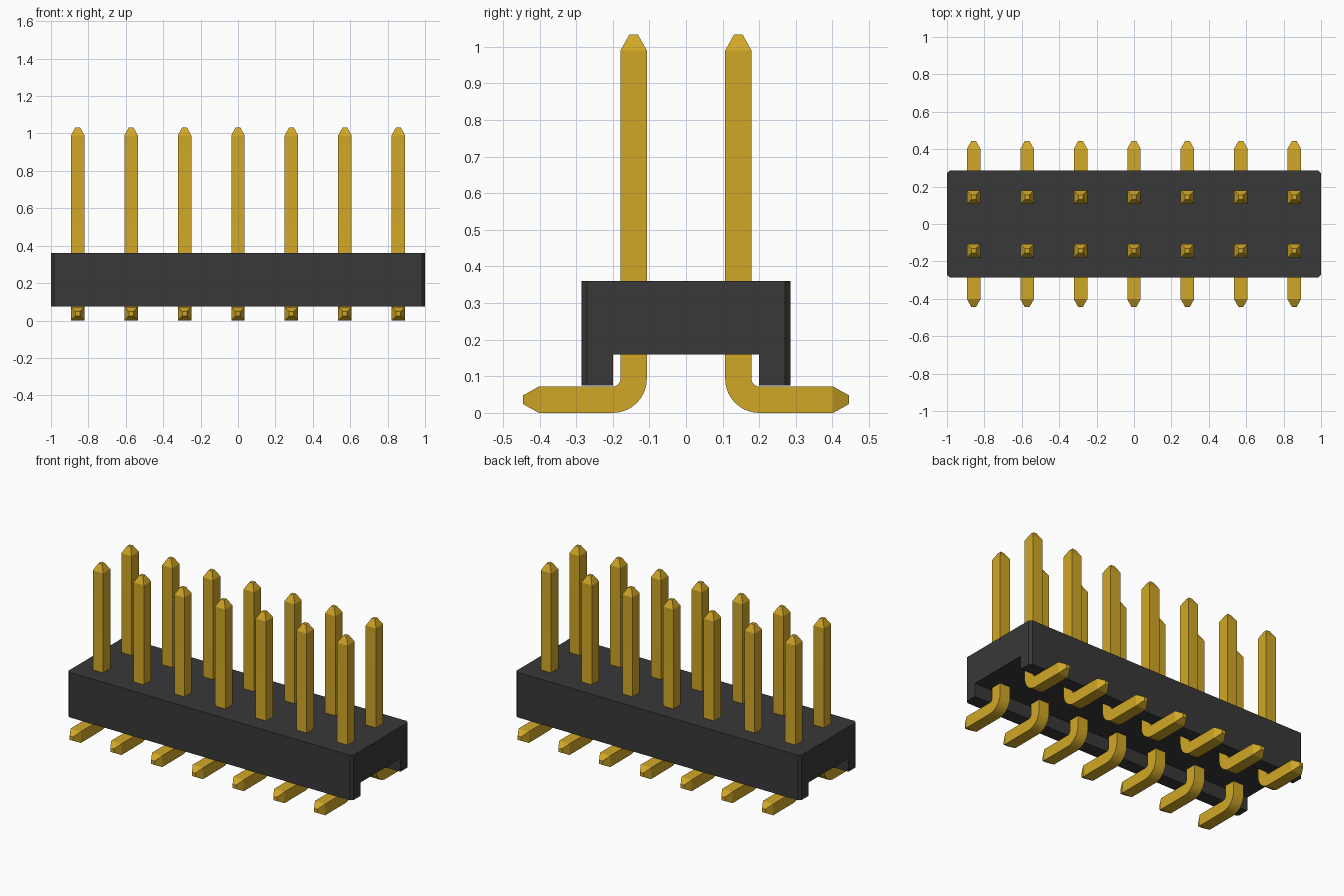
import bpy, bmesh, math

if "Cube" in bpy.data.objects:
    bpy.data.objects.remove(bpy.data.objects["Cube"], do_unlink=True)

PITCH = 2 / 7
PIN_HALF = 0.036
TIP_HALF = 0.012


def material(name, rgb):
    m = bpy.data.materials.new(name)
    m.use_nodes = True
    m.diffuse_color = (*rgb, 1)
    m.node_tree.nodes["Principled BSDF"].inputs["Base Color"].default_value = (*rgb, 1)
    return m


def make_object(name, bm, mat):
    bmesh.ops.recalc_face_normals(bm, faces=bm.faces)
    mesh = bpy.data.meshes.new(name)
    bm.to_mesh(mesh)
    bm.free()
    mesh.materials.append(mat)
    ob = bpy.data.objects.new(name, mesh)
    bpy.context.collection.objects.link(ob)
    return ob


gold = material("gold", (0.64, 0.39, 0.02))
black = material("black plastic", (0.04, 0.04, 0.04))

# Housing: channel-shaped profile extruded lengthwise
profile = [(-0.285, 0.075), (-0.2, 0.075), (-0.2, 0.16), (0.2, 0.16),
           (0.2, 0.075), (0.285, 0.075), (0.285, 0.36), (-0.285, 0.36)]
bm = bmesh.new()
end = bm.faces.new([bm.verts.new((-1, y, z)) for y, z in profile])
side = bmesh.ops.extrude_face_region(bm, geom=[end])["geom"]
bmesh.ops.translate(bm, vec=(2, 0, 0),
                    verts=[v for v in side if isinstance(v, bmesh.types.BMVert)])
# Chamfer the four upright outer corners
corners = [e for e in bm.edges
           if all(abs(v.co.y) > 0.28 for v in e.verts)
           and abs(e.verts[0].co.z - e.verts[1].co.z) > 0.2]
bmesh.ops.bevel(bm, geom=corners, offset=0.015, segments=1, affect='EDGES')
make_object("housing", bm, black)


# Path stations for a bent pin: y, z, angle of the cross-section, half width
BEND_Y, BEND_Z, BEND_R = 0.2, 0.093, 0.057
STEPS = 10
stations = [(BEND_Y - BEND_R, 1.033, 0, TIP_HALF), (BEND_Y - BEND_R, 0.99, 0, PIN_HALF)]
for i in range(STEPS + 1):
    a = math.pi / 2 * i / STEPS
    stations.append((BEND_Y - BEND_R * math.cos(a), BEND_Z - BEND_R * math.sin(a), a, PIN_HALF))
stations += [(0.402, PIN_HALF, math.pi / 2, PIN_HALF), (0.445, PIN_HALF, math.pi / 2, TIP_HALF)]


def make_pin(name, x, sign):
    bm = bmesh.new()
    rings = []
    for y, z, a, h in stations:
        ring = []
        for u, w in ((-1, -1), (1, -1), (1, 1), (-1, 1)):
            py = y + w * h * math.cos(a)
            pz = z + w * h * math.sin(a)
            ring.append(bm.verts.new((x + u * h, sign * py, pz)))
        rings.append(ring)
    for r, s in zip(rings, rings[1:]):
        for k in range(4):
            n = (k + 1) % 4
            bm.faces.new((r[k], r[n], s[n], s[k]))
    bm.faces.new(rings[0])
    bm.faces.new(rings[-1])
    return make_object(name, bm, gold)


# Two rows of seven pins, feet pointing outwards
pins = []
for row, sign in (("front", -1), ("back", 1)):
    for i in range(7):
        pins.append(make_pin(f"{row}_pin_{i + 1}", (i - 3) * PITCH, sign))

# Smooth bends with crisp edges
bpy.ops.object.select_all(action='DESELECT')
for p in pins:
    p.select_set(True)
bpy.context.view_layer.objects.active = pins[0]
bpy.ops.object.shade_smooth_by_angle(angle=math.radians(25))
